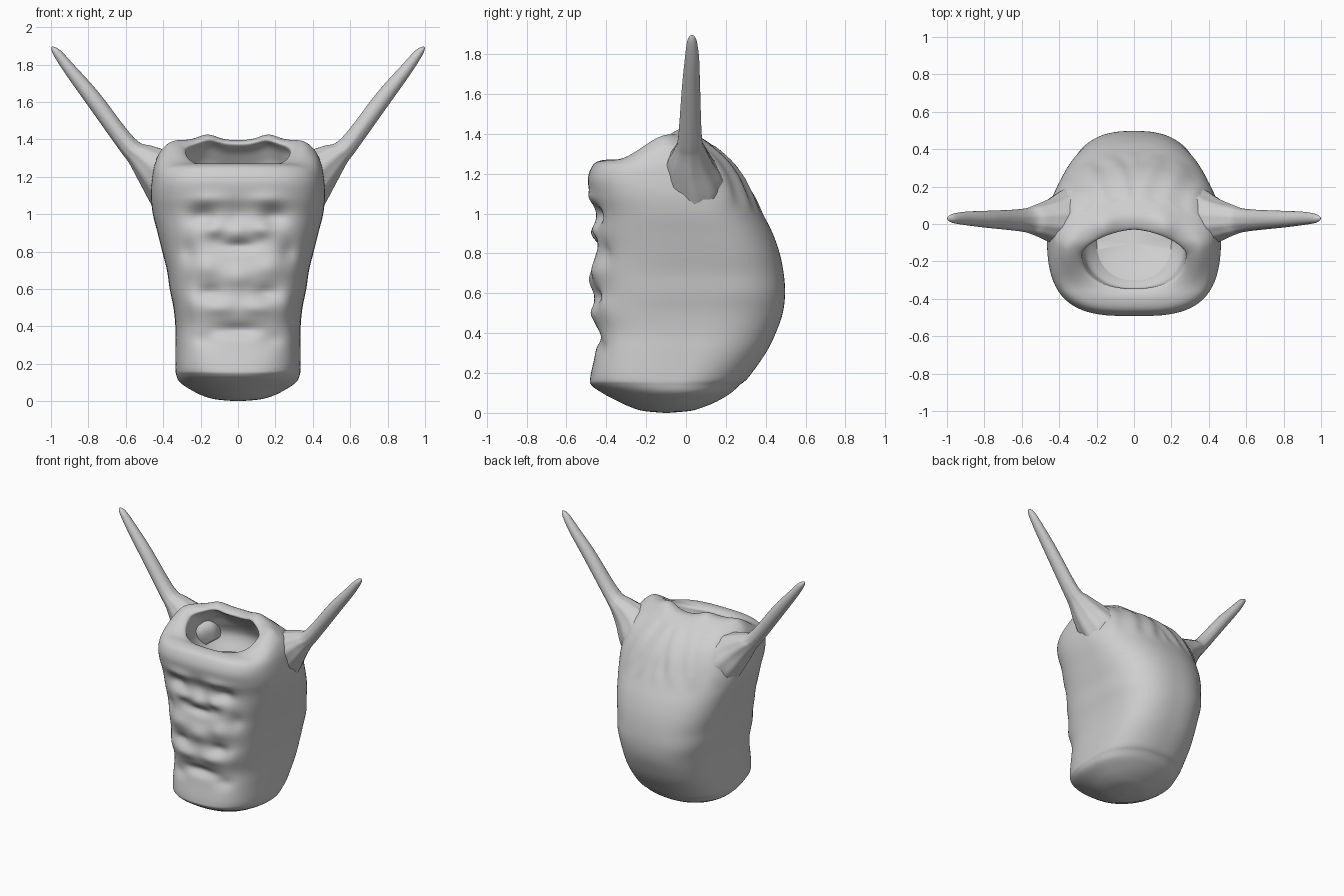
import bpy, math
from math import sin, cos, pi, exp
from mathutils import Vector

if "Cube" in bpy.data.objects:
    bpy.data.objects.remove(bpy.data.objects["Cube"])

grey = bpy.data.materials.new("light_grey")
grey.diffuse_color = (0.62, 0.62, 0.62, 1)
grey.use_nodes = True
grey.node_tree.nodes["Principled BSDF"].inputs["Base Color"].default_value = grey.diffuse_color


def catmull(rows, steps):
    """Smoothly resample a list of equal-length tuples."""
    out = []
    for i in range(len(rows) - 1):
        a, b = rows[max(i - 1, 0)], rows[i]
        c, d = rows[i + 1], rows[min(i + 2, len(rows) - 1)]
        for k in range(steps):
            t = k / steps
            out.append([0.5 * (2 * q + (r - p) * t + (2 * p - 5 * q + 4 * r - s) * t * t
                               + (3 * q - p - 3 * r + s) * t ** 3)
                        for p, q, r, s in zip(a, b, c, d)])
    out.append(list(rows[-1]))
    return out


def skin(name, rings, flip=False):
    """Join rings of points into a closed smooth mesh."""
    n = len(rings[0])
    verts = [p for r in rings for p in r]
    faces = []
    for i in range(len(rings) - 1):
        for j in range(n):
            k = (j + 1) % n
            faces.append((i * n + j, i * n + k, (i + 1) * n + k, (i + 1) * n + j))
    for base, rev in ((0, True), ((len(rings) - 1) * n, False)):
        c = len(verts)
        ring = verts[base:base + n]
        verts.append(sum((Vector(p) for p in ring), Vector()) / n)
        for j in range(n):
            f = (base + j, base + (j + 1) % n, c)
            faces.append(f[::-1] if rev else f)
    if flip:
        faces = [f[::-1] for f in faces]
    me = bpy.data.meshes.new(name)
    me.from_pydata(verts, [], faces)
    me.materials.append(grey)
    ob = bpy.data.objects.new(name, me)
    bpy.context.collection.objects.link(ob)
    bpy.ops.object.select_all(action='DESELECT')
    ob.select_set(True)
    bpy.context.view_layer.objects.active = ob
    bpy.ops.object.shade_smooth_by_angle(angle=math.radians(60))
    return ob


# Head profile: half width, front y, back y, z at front, z at back,
# front squareness, back squareness
lower = [(.01, -.11, -.09, 0, 2, 2), (.12, -.215, .02, .01, 2, 2), (.19, -.28, .09, .03, 2, 2),
         (.25, -.345, .16, .06, 2, 2), (.31, -.42, .225, .10, 2.2, 2.1),
         (.33, -.475, .27, .14, 2.6, 2.2), (.335, -.48, .315, .18, 3, 2.3),
         (.335, -.455, .40, .30, 3.4, 2.5), (.335, -.445, .45, .40, 3.5, 2.6),
         (.345, -.465, .485, .50, 3.5, 2.6), (.365, -.455, .497, .60, 3.5, 2.6),
         (.38, -.465, .49, .70, 3.4, 2.5), (.405, -.455, .47, .80, 3.3, 2.4),
         (.43, -.46, .435, .90, 3.2, 2.3), (.455, -.46, .385, 1.0, 3.1, 2.2)]
rows = [(w, f, b, z, z, p, q) for w, f, b, z, p, q in lower]
rows += [(.466, -.48, .335, 1.09, 1.10, 3.1, 2.2), (.46, -.492, .285, 1.17, 1.19, 3.1, 2.2),
         (.445, -.475, .22, 1.23, 1.27, 3, 2.2), (.41, -.445, .13, 1.26, 1.345, 2.8, 2.1),
         (.35, -.39, .04, 1.27, 1.395, 2.6, 1.9), (.285, -.35, -.03, 1.255, 1.375, 2.3, 1.6),
         (.28, -.345, .04, 1.22, 1.31, 2.3, 1.8), (.27, -.34, .12, 1.19, 1.17, 2.3, 2),
         (.20, -.30, .08, 1.16, 1.05, 2.2, 2)]

# Carved relief on the front: x, z, x size, z size, depth (positive is a hollow)
relief = [(.19, .99, .07, .05, .04), (0, 1.0, .07, .06, .02), (.0, .83, .09, .03, .03),
          (.11, .86, .06, .04, .015), (.13, .92, .05, .04, -.018), (0, .91, .05, .04, -.018),
          (.27, .80, .04, .06, .02), (.17, .72, .07, .06, -.018), (0, .66, .08, .06, -.024),
          (.15, .58, .06, .04, .025), (.26, .54, .04, .06, -.012), (.1, .50, .08, .04, -.015),
          (0, .38, .13, .035, .03), (.18, .33, .06, .04, .018), (.15, 1.08, .1, .035, -.014)]


def head_ring(row, n=144):
    w, f, b, zf, zb, pf, pb = row
    yc = f + .57 * (b - f)
    pts = []
    for j in range(n):
        a = 2 * pi * j / n
        c, s = cos(a), sin(a)
        p = pf if s < 0 else pb
        r = (abs(c) ** p + abs(s) ** p) ** (-1 / p)
        x = w * r * c
        y = yc + (yc - f if s < 0 else b - yc) * r * s
        # the top is low over the brow and steps up towards the horns
        t = min(1, max(0, (y + .36) / .28))
        z = zf + (zb - zf) * t * t * (3 - 2 * t)
        # face relief
        if s < 0 and .2 < z < 1.2 and zf < 1.17 and w > .3:
            mask = min(1, max(0, (-y - .28) / .12))
            for rx, rz, sx, sz, d in relief:
                y += mask * d * exp(-((abs(x) - rx) / sx) ** 2 - ((z - rz) / sz) ** 2)
        # wrinkled skin between and behind the horns
        if y > -.1 and 1.0 < zf < 1.26 and w > .36:
            y += min(1, (zf - 1.0) / .08) * .006 * sin(46 * abs(x) + 14 * z)
        # twin crests on the top ridge
        if z > 1.25:
            z += .03 * exp(-((abs(x) - .16) / .07) ** 2 - ((y + .02) / .09) ** 2)
        pts.append(Vector((x, y, z)))
    return pts


skin("head", [head_ring(r) for r in catmull(rows, 8)])

# Horns: centre x, y, z, radius in the front plane, radius in depth
horn_rows = [(.30, .05, 1.06, .14, .11), (.335, .04, 1.16, .16, .15),
             (.43, .02, 1.255, .122, .115), (.52, .02, 1.322, .077, .08),
             (.595, .02, 1.378, .051, .06), (.78, .025, 1.625, .044, .046),
             (.90, .03, 1.775, .033, .036), (.965, .03, 1.86, .023, .025),
             (.99, .03, 1.888, .010, .012), (.996, .03, 1.894, .002, .002)]


def horn_ring(row, side, n=36):
    x, y, z, rn, ry = row
    pts = []
    for j in range(n):
        a = 2 * pi * j / n
        # fluted skin folds near the root
        fold = 1 + .035 * max(0, min(1, (.75 - x) / .3)) * cos(9 * a)
        u, v = rn * fold * cos(a), ry * fold * sin(a)
        pts.append(Vector((side * (x + .83 * u), y + v, z - .56 * u)))
    return pts


for side, label in ((1, "right"), (-1, "left")):
    skin("horn_" + label, [horn_ring(r, side) for r in catmull(horn_rows, 5)], side < 0)
